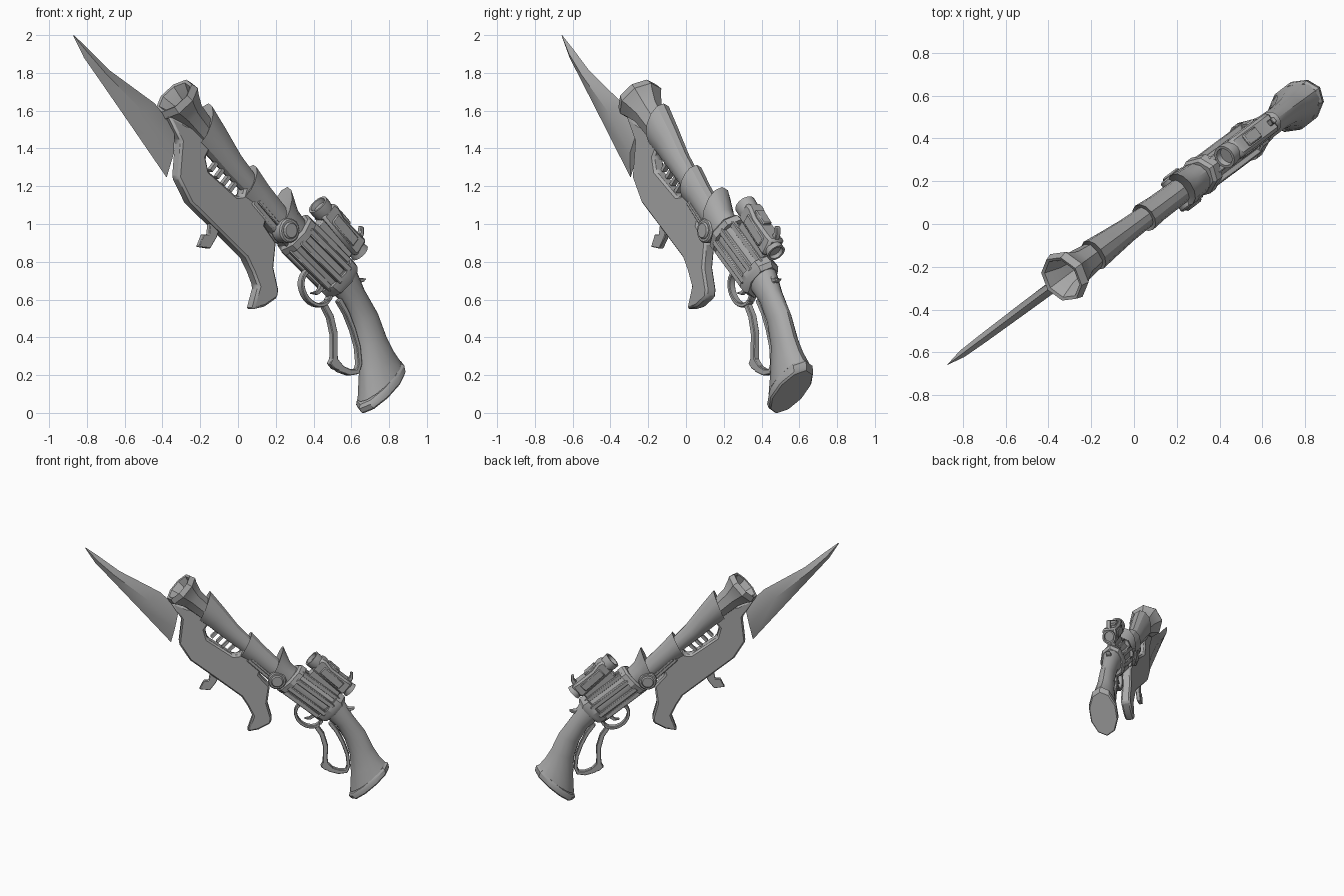
import bpy, bmesh, math
from mathutils import Vector

# The weapon lies in a nearly vertical plane y = A*x + B*z + C
A, B, C = 0.76, 0.015, -0.025
K = math.sqrt(1 + A * A)
N = Vector((-A, 1, -B)).normalized()

steel = bpy.data.materials.new("plain_grey")
steel.diffuse_color = (0.4, 0.4, 0.4, 1)


def W(s, h, n=0):
    """s = along barrel from the muzzle, h = up from barrel axis, n = sideways"""
    x = -0.336 + (0.729 * s + 0.685 * h) / K
    z = 1.675 - 0.685 * s + 0.729 * h
    return Vector((x, A * x + B * z + C, z)) + N * n


def Q(x, z):
    """front-view position to (s, h)"""
    u, v = K * (x + 0.336), z - 1.675
    return 0.729 * u - 0.685 * v, 0.685 * u + 0.729 * v


def finish(name, bm, bevel=0):
    bmesh.ops.recalc_face_normals(bm, faces=bm.faces)
    me = bpy.data.meshes.new(name)
    bm.to_mesh(me)
    bm.free()
    me.materials.append(steel)
    ob = bpy.data.objects.new(name, me)
    bpy.context.collection.objects.link(ob)
    if bevel:
        m = ob.modifiers.new("bevel", 'BEVEL')
        m.width, m.segments, m.limit_method = bevel, 1, 'ANGLE'
    return ob


def loft(name, stations, sides=12):
    """skin of ellipses; station = (lower point, upper point, half width)"""
    bm = bmesh.new()
    rings = []
    for (s0, h0), (s1, h1), w in stations:
        ring = []
        for i in range(sides):
            t = 2 * math.pi * i / sides
            k = math.cos(t)
            ring.append(bm.verts.new(W((s0 + s1) / 2 + (s1 - s0) / 2 * k,
                                       (h0 + h1) / 2 + (h1 - h0) / 2 * k, w * math.sin(t))))
        rings.append(ring)
    for a, b in zip(rings, rings[1:]):
        for i in range(sides):
            j = (i + 1) % sides
            bm.faces.new((a[i], a[j], b[j], b[i]))
    bm.faces.new(rings[0])
    bm.faces.new(rings[-1])
    return finish(name, bm)


def lathe(name, rows, sides=12):
    """row = (s, centre h, radius, half width, forward lean of the top)"""
    return loft(name, [((s + k, c - r), (s - k, c + r), w) for s, c, r, w, k in rows], sides)


def plate(name, pts, t, bevel=0, n=0):
    """flat outline in (s, h), t thick, centred at sideways offset n"""
    bm = bmesh.new()
    f = bm.faces.new([bm.verts.new(W(s, h, n - t / 2)) for s, h in pts])
    g = bmesh.ops.extrude_face_region(bm, geom=[f])
    bmesh.ops.translate(bm, vec=N * t, verts=[v for v in g["geom"] if isinstance(v, bmesh.types.BMVert)])
    return finish(name, bm, bevel)


def box(name, s0, s1, h0, h1, t, bevel=0, n=0, tilt=0):
    return plate(name, [(s0, h0), (s1, h0 + tilt), (s1, h1 + tilt), (s0, h1)], t, bevel, n)


def ribbon(name, path, widths, t, bevel=0.004):
    """flat strip following a path"""
    left, right = [], []
    for i, p in enumerate(path):
        a, b = Vector(path[max(i - 1, 0)]), Vector(path[min(i + 1, len(path) - 1)])
        d = (b - a).normalized() * widths[i] / 2
        left.append((p[0] - d.y, p[1] + d.x))
        right.append((p[0] + d.y, p[1] - d.x))
    return plate(name, left + right[::-1], t, bevel)


# Blade: diamond section
loft("blade", [(Q(-.872, 1.995), Q(-.869, 2.0), .001),
               (Q(-.815, 1.88), Q(-.79, 1.925), .018),
               (Q(-.735, 1.765), Q(-.675, 1.81), .022),
               (Q(-.574, 1.532), Q(-.44, 1.638), .026),
               (Q(-.378, 1.246), Q(-.335, 1.50), .028)], 4)

# Under-barrel body with slot notch and hooked foregrip
body = [(-.39, 1.58), (-.32, 1.437), (-.335, 1.246), (-.27, 1.114), (-.114, .96), (.024, .823),
        (.06, .749), (.09, .669), (.058, .548), (.124, .563), (.193, .611), (.198, .653),
        (.172, .77), (.185, .902), (.124, .992), (.14, 1.05), (.087, 1.156), (.024, 1.21),
        (.008, 1.151), (-.024, 1.146), (-.172, 1.278), (-.188, 1.352), (-.167, 1.394),
        (-.23, 1.51), (-.294, 1.526)]
plate("body", [Q(*p) for p in body], .07, .012)
for i in range(4):
    box("slot_tooth_%d" % i, .43 + i * .055, .45 + i * .055, -.125, -.06, .03)
tab = [(-.15, 1.05), (-.095, 1.01), (-.12, .93), (-.155, .87), (-.215, .88), (-.19, .945), (-.162, .945)]
plate("front_tab", [Q(*p) for p in tab], .03, .004)
box("under_rail", .74, 1.08, -.085, -.02, .085, .01)
box("side_rail", .76, .98, -.055, -.035, .11, .004)

# Barrel: hollow muzzle bell and three flared sleeves
lathe("muzzle", [(.18, 0, .05, .05, 0), (.08, 0, .065, .065, 0), (.0, 0, .1, .1, 0), (-.005, 0, .118, .115, 0),
                 (.035, 0, .13, .125, 0), (.06, 0, .115, .11, 0), (.13, 0, .085, .08, 0), (.3, 0, .07, .06, 0)], 8)
lathe("front_sleeve", [(.25, .01, .075, .05, .04), (.235, .02, .108, .078, .045), (.36, .012, .09, .068, .01),
                       (.52, 0, .07, .057, 0), (.72, 0, .055, .05, 0)])
lathe("middle_sleeve", [(.67, 0, .055, .045, .02), (.66, 0, .095, .07, .03), (.76, 0, .08, .063, 0),
                        (1.02, 0, .068, .058, 0)])
lathe("rear_sleeve", [(.94, .03, .06, .05, .03), (.925, .04, .125, .085, .05), (1.0, .02, .092, .08, .01),
                      (1.1, .02, .085, .075, 0)])

# Pivot boss, showing on both sides
for k in (-1, 1):
    for r, n in ((.066, .045), (.046, .056)):
        pts = [(1.0 + r * math.cos(i * math.pi / 8), -.035 + r * math.sin(i * math.pi / 8)) for i in range(16)]
        plate("pivot_boss", pts, .08, .008, k * n)

# Fluted cylinder between two collars
lathe("cylinder_core", [(1.07, .02, .1, .07, 0), (1.47, .05, .1, .07, 0)])
lathe("cylinder_front_collar", [(1.06, .02, .115, .08, 0), (1.075, .02, .13, .093, 0), (1.115, .023, .13, .093, 0)], 8)
lathe("cylinder_rear_collar", [(1.42, .045, .13, .093, 0), (1.465, .05, .13, .093, 0), (1.49, .05, .11, .08, 0)], 8)
for i in range(8):
    t = math.pi / 8 + i * math.pi / 4
    h, n = .02 + .103 * math.cos(t), .074 * math.sin(t)
    box("cylinder_rib_%d" % i, 1.1, 1.44, h - .018, h + .018, .03, .005, n, .026)

# Sight box with lenses, mount and rear peep
box("sight_mount", 1.15, 1.42, .13, .2, .06, .008)
plate("sight_box", [(1.13, .185), (1.43, .185), (1.44, .21), (1.43, .3), (1.37, .292), (1.24, .285),
                    (1.17, .30), (1.13, .29)], .1, .014)
box("sight_side_panel", 1.19, 1.38, .205, .265, .112, .006)
box("sight_top_plate", 1.2, 1.3, .27, .305, .06, .006)
lathe("front_lens", [(1.11, .235, .04, .04, 0), (1.085, .235, .046, .043, 0), (1.085, .235, .06, .056, 0),
                     (1.12, .235, .06, .056, 0), (1.16, .235, .05, .048, 0)], 16)
lathe("rear_lens", [(1.41, .24, .045, .042, 0), (1.465, .24, .054, .05, 0), (1.465, .24, .042, .038, 0),
                    (1.445, .24, .036, .033, 0)], 16)
plate("peep_sight", [(1.385, .28), (1.425, .28), (1.41, .325), (1.385, .352), (1.365, .345), (1.385, .318)], .03, .004)

# Curved stock and butt plate
loft("stock", [(Q(.455, .685), Q(.575, .82), .075),
               (Q(.50, .645), Q(.615, .755), .072),
               (Q(.565, .575), Q(.658, .655), .06),
               (Q(.615, .465), Q(.73, .53), .058),
               (Q(.645, .345), Q(.775, .405), .065),
               (Q(.652, .20), Q(.812, .33), .08),
               (Q(.648, .06), Q(.85, .275), .098)], 14)
loft("butt_plate", [(Q(.645, .045), Q(.848, .282), .1), (Q(.642, .022), Q(.862, .275), .108),
                    (Q(.655, .002), Q(.868, .24), .108), (Q(.665, .0), Q(.865, .225), .1)], 10)

# Hammer spur
spur = [(.60, .745), (.635, .715), (.672, .712), (.658, .695), (.64, .69), (.635, .66), (.60, .66)]
plate("hammer", [Q(*p) for p in spur], .035, .004)

# Trigger guard, trigger and lever loop
gs, gh = Q(.41, .665)
guard = [(gs + .105 * math.cos(i * math.pi / 12), gh + .085 * math.sin(i * math.pi / 12)) for i in range(25)]
ribbon("trigger_guard", guard, [.022] * 25, .04)
ribbon("trigger_guard_top", [(p[0], 2 * gh - p[1]) for p in guard], [.022] * 25, .04)
trig = [(.45, .70), (.435, .655), (.415, .635), (.385, .635)]
ribbon("trigger", [Q(*p) for p in trig], [.03, .026, .02, .006], .025, .003)
lever = [(.445, .585), (.485, .51), (.505, .42), (.505, .335), (.505, .275), (.535, .235), (.585, .215),
         (.625, .22), (.638, .26), (.63, .35), (.605, .44), (.57, .53), (.53, .60)]
ribbon("lever_loop", [Q(*p) for p in lever],
       [.03, .034, .036, .034, .04, .04, .034, .03, .026, .026, .026, .028, .03], .035)
toe = [(.50, .31), (.478, .262), (.50, .235), (.545, .215), (.55, .25)]
plate("lever_toe", [Q(*p) for p in toe], .035, .004)

# Smooth the rounded parts, keep hard edges
for ob in bpy.context.collection.objects:
    ob.select_set(True)
    bpy.context.view_layer.objects.active = ob
bpy.ops.object.shade_smooth_by_angle(angle=math.radians(32))
